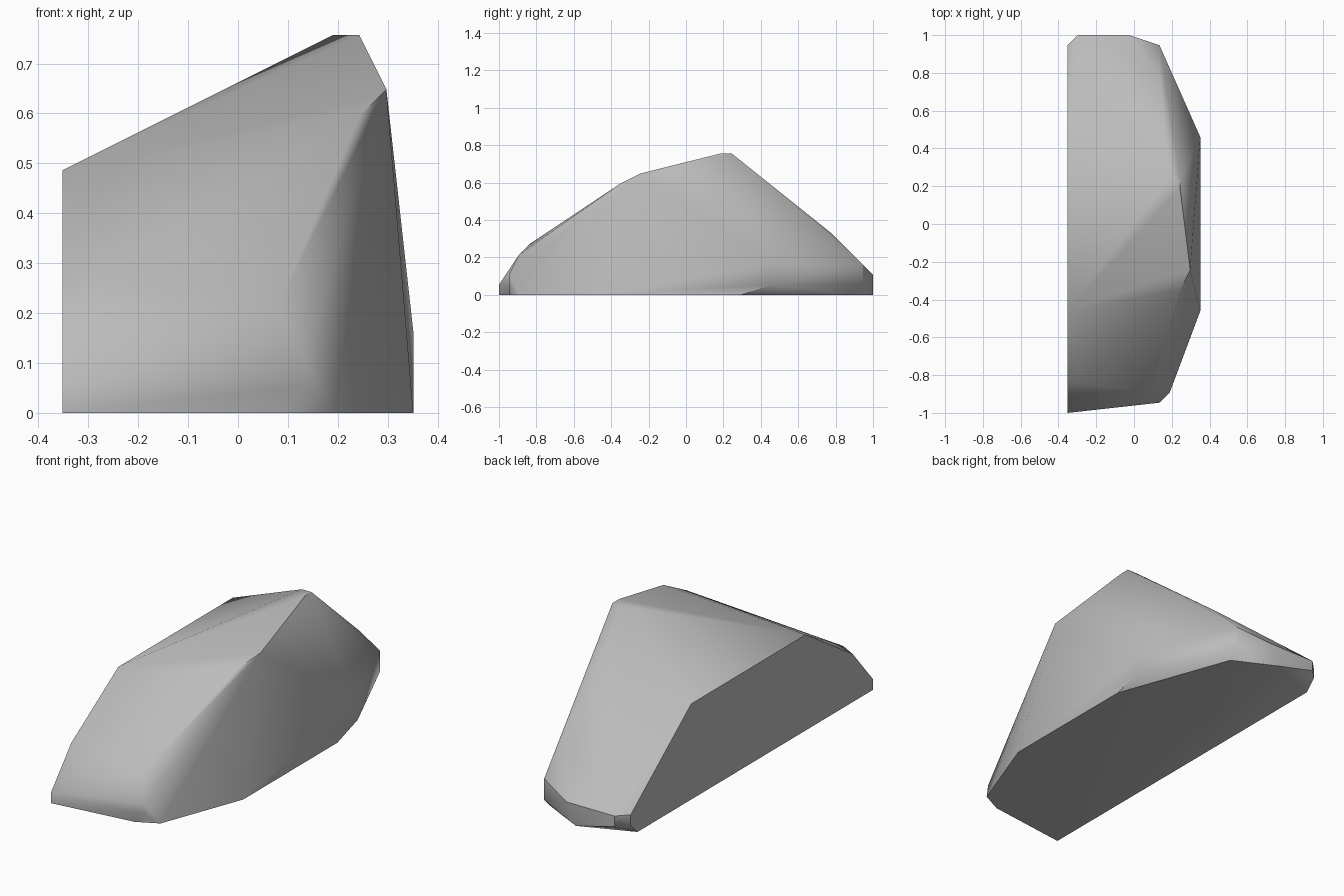
import bpy
import bmesh
from mathutils import Vector

default_cube = bpy.data.objects.get("Cube")
if default_cube:
    bpy.data.objects.remove(default_cube, do_unlink=True)

# Corners are counted in steps across the block's width, depth and height
STEP = 2 / 37
ORIGIN = Vector((6.5, 18.5, 0))

# Flat side: where the stone has split away
split_side = [(0, 0, 0), (0, 0, 1), (0, 3, 4.5), (0, 10, 9),
              (0, 27, 9), (0, 36, 2), (0, 36, 1), (0, 35, 0)]
# Blunt front end
front_end = [(1, 3, 5), (8, 2, 4), (9, 1, 2), (9, 1, 1), (8, 1, 0), (10, 2, 0)]
# Peak and the ridge leading up to it
ridge = [(11, 12, 11), (12, 14, 12), (11, 22, 14), (11, 23, 14), (10, 23, 14)]
# Steep side
steep_side = [(13, 10, 0), (13, 24, 0), (13, 27, 1), (13, 27, 3)]
# Undercut back end
back_end = [(9, 33, 6), (9, 36, 3), (9, 36, 1), (9, 35, 0), (6, 37, 2),
            (1, 37, 2), (1, 37, 1), (5, 37, 0)]


def make_material(name, colour):
    material = bpy.data.materials.new(name)
    material.use_nodes = True
    material.diffuse_color = colour
    material.node_tree.nodes["Principled BSDF"].inputs["Base Color"].default_value = colour
    return material


def make_boulder(name, corners, material):
    """Wrap the corners in a tight convex skin."""
    bm = bmesh.new()
    for corner in corners:
        bm.verts.new((Vector(corner) - ORIGIN) * STEP)
    hull = bmesh.ops.convex_hull(bm, input=bm.verts)
    spare = {v for v in hull["geom_interior"] + hull["geom_unused"]
             if isinstance(v, bmesh.types.BMVert)}
    bmesh.ops.delete(bm, geom=list(spare), context="VERTS")
    bmesh.ops.dissolve_limit(bm, angle_limit=0.01, verts=bm.verts, edges=bm.edges)
    bmesh.ops.recalc_face_normals(bm, faces=bm.faces)
    mesh = bpy.data.meshes.new(name)
    bm.to_mesh(mesh)
    bm.free()
    mesh.materials.append(material)
    boulder = bpy.data.objects.new(name, mesh)
    bpy.context.collection.objects.link(boulder)
    return boulder


stone = make_material("stone grey", (0.5, 0.5, 0.5, 1))
boulder = make_boulder("boulder", split_side + front_end + ridge + steep_side + back_end, stone)

# Soften the shallow edges, keep the hard breaks crisp
bpy.ops.object.select_all(action="DESELECT")
boulder.select_set(True)
bpy.context.view_layer.objects.active = boulder
bpy.ops.object.shade_smooth_by_angle(angle=0.7)
